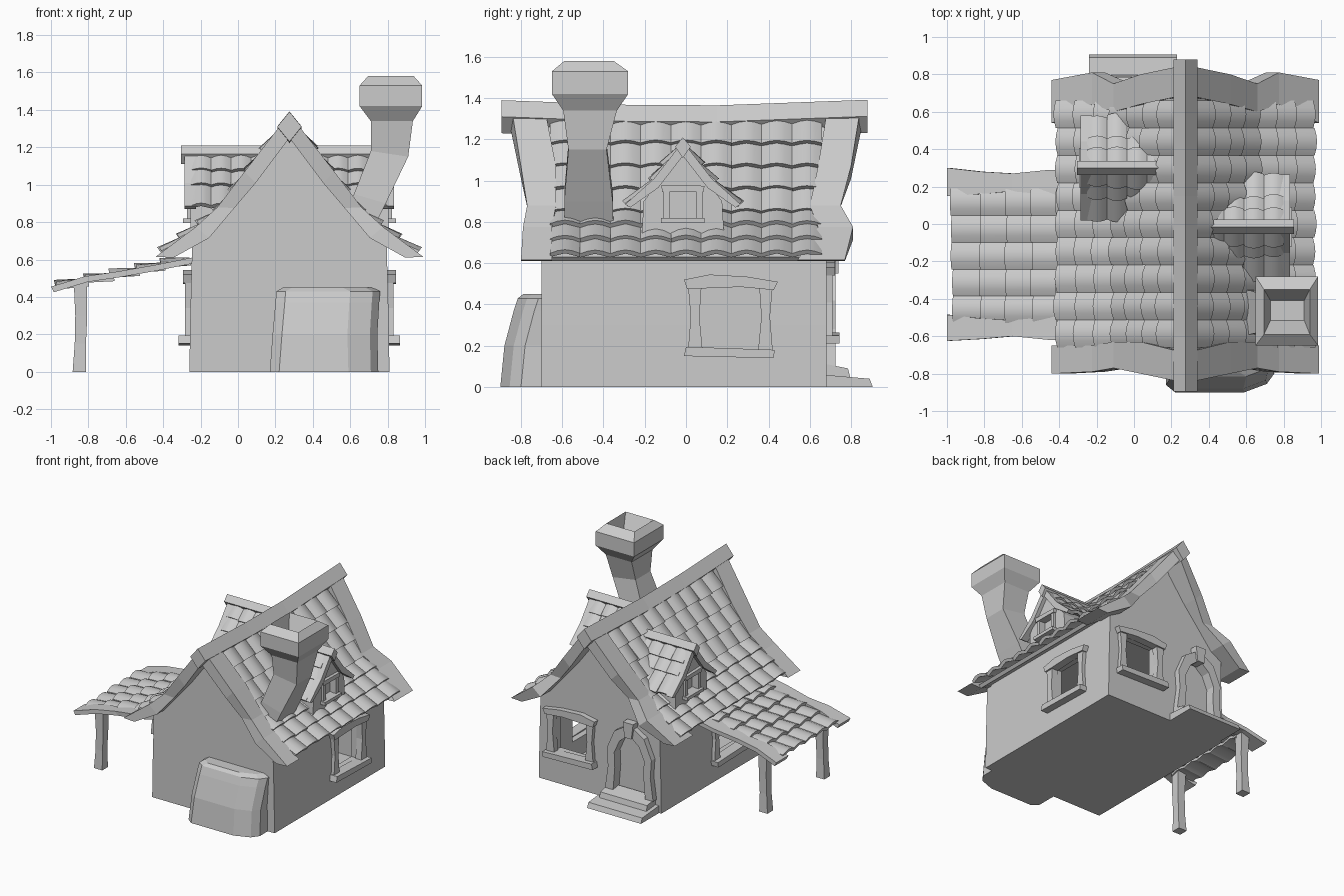
import bpy, bmesh, math, random
from mathutils import Vector as V

if "Cube" in bpy.data.objects:
    bpy.data.objects.remove(bpy.data.objects["Cube"])

random.seed(4)
CX = 0.275                                    # x of the main ridge


def add_loft(bm, rings):
    rows = [[bm.verts.new(p) for p in r] for r in rings]
    n = len(rows[0])
    for r, q in zip(rows, rows[1:]):
        for i in range(n):
            bm.faces.new((r[i], r[(i + 1) % n], q[(i + 1) % n], q[i]))
    bm.faces.new(rows[0][::-1])
    bm.faces.new(rows[-1])


def finish(name, bm, smooth=False):
    bmesh.ops.recalc_face_normals(bm, faces=bm.faces)
    me = bpy.data.meshes.new(name)
    bm.to_mesh(me)
    bm.free()
    ob = bpy.data.objects.new(name, me)
    bpy.context.collection.objects.link(ob)
    if smooth:
        bpy.ops.object.select_all(action='DESELECT')
        ob.select_set(True)
        bpy.context.view_layer.objects.active = ob
        bpy.ops.object.shade_smooth_by_angle(angle=math.radians(40))
    return ob


def loft(name, rings):
    bm = bmesh.new()
    add_loft(bm, rings)
    return finish(name, bm)


def frame(o, u, n):
    """Local axes: a along u, b outward along n, c up."""
    o, u, n = V(o), V(u), V(n)
    return lambda a, b, c: o + u * a + n * b + V((0, 0, c))


def plate(name, f, poly, b0, b1):
    return loft(name, [[f(a, b, c) for a, c in poly] for b in (b0, b1)])


def box(name, x0, x1, y0, y1, z0, z1):
    return loft(name, [[V((x0, y0, z)), V((x1, y0, z)), V((x1, y1, z)), V((x0, y1, z))] for z in (z0, z1)])


def rect(a0, a1, c0, c1):
    return [(a0, c0), (a1, c0), (a1, c1), (a0, c1)]


def cut(ob, cutter):
    m = ob.modifiers.new('cut', 'BOOLEAN')
    m.operation, m.object, m.solver = 'DIFFERENCE', cutter, 'EXACT'
    bpy.context.view_layer.objects.active = ob
    bpy.ops.object.modifier_apply(modifier=m.name)
    bpy.data.objects.remove(cutter)


def subdivide(pts, counts):
    out = [pts[0]]
    for p, q, n in zip(pts, pts[1:], counts):
        out += [(p[0] + (q[0] - p[0]) * i / n, p[1] + (q[1] - p[1]) * i / n) for i in range(1, n + 1)]
    return out


def tiles(name, f, path, a0, a1, cols, h=0.022, lift=0.025):
    bm = bmesh.new()
    w = (a1 - a0) / cols
    for p, q in zip(path, path[1:]):
        d = (V(q) - V(p)).normalized()
        n = V((-d.y, d.x)) if d.x > 0 else V((d.y, -d.x))
        for k in range(cols):
            j = random.uniform(-0.006, 0.006)
            end = V(q) + d * (0.015 + j)
            rings = []
            for base, up in ((V(p), 0), (end, lift + j)):
                ring = []
                for t in range(5):
                    e = base + n * (up + h * math.sin(math.pi * t / 4))
                    ring.append(f(a0 + w * (k + t / 4), e.x, e.y))
                for t in (4, 2, 0):
                    e = base + n * (up - 0.022 + h * math.sin(math.pi * t / 4))
                    ring.append(f(a0 + w * (k + t / 4), e.x, e.y))
                rings.append(ring)
            add_loft(bm, rings)
    return finish(name, bm, True)


# House body, hollow
half = [(0.535, 0), (0.53, 0.3), (0.522, 0.6), (0.522, 0.69), (0.33, 0.845), (0, 1.28)]
outline = half + [(-a, c) for a, c in half[-2::-1]]
body = plate('walls', frame((CX, 0, 0), (1, 0, 0), (0, 1, 0)), outline, -0.70, 0.68)
cut(body, box('room', -0.19, 0.735, -0.63, 0.61, 0.04, 0.62))


# Windows
def window(name, f, z=0.0):
    cut(body, plate('hole', f, rect(-0.15, 0.15, 0.18 + z, 0.49 + z), -0.12, 0.1))
    for t in (1, -1):
        jamb = [(0.205, 0.18), (0.135, 0.18), (0.15, 0.34), (0.14, 0.49), (0.205, 0.49), (0.192, 0.34)]
        plate(name + '_jamb', f, [(t * a, c + z) for a, c in jamb], -0.02, 0.03)
    top = [(-0.21, 0.475), (-0.225, 0.52), (-0.1, 0.545), (0.08, 0.535), (0.23, 0.51), (0.21, 0.47), (0.05, 0.485)]
    plate(name + '_lintel', f, [(a, c + z) for a, c in top], -0.02, 0.042)
    plate(name + '_sill', f, [(-0.225, 0.15 + z), (0.21, 0.14 + z), (0.215, 0.18 + z), (-0.215, 0.195 + z)], -0.02, 0.065)


window('right_window', frame((0.802, 0.215, 0), (0, 1, 0), (1, 0, 0)))
window('left_window', frame((-0.253, -0.16, 0), (0, 1, 0), (-1, 0, 0)))
back = frame((0.52, 0.68, 0), (1, 0, 0), (0, 1, 0))
window('back_window', back, 0.07)

# Arched door and steps
fd = frame((-0.01, 0.68, 0), (1, 0, 0), (0, 1, 0))
arch = [(0.14, 0.1), (0.135, 0.4), (0.09, 0.5), (0, 0.58)]
arch += [(-a, c) for a, c in arch[-2::-1]]
cut(body, plate('hole', fd, arch, -0.12, 0.1))
plate('door', fd, arch, -0.07, -0.03)
for t in (1, -1):
    side = [(0.21, 0.1), (0.185, 0.28), (0.195, 0.42), (0.13, 0.57), (0, 0.65), (0, 0.57), (0.085, 0.5), (0.13, 0.4), (0.125, 0.28), (0.14, 0.1)]
    plate('door_frame', fd, [(t * a, c) for a, c in side], -0.03, 0.045)
plate('keystone', fd, [(-0.03, 0.55), (0.03, 0.55), (0.045, 0.67), (-0.045, 0.67)], -0.02, 0.06)
fs = frame((0, 0, 0), (0, 1, 0), (1, 0, 0))
plate('lower_step', fs, [(0.66, 0), (0.905, 0), (0.89, 0.04), (0.66, 0.06)], -0.24, 0.23)
plate('upper_step', fs, [(0.66, 0.03), (0.80, 0.03), (0.785, 0.09), (0.66, 0.115)], -0.21, 0.2)

# Front oven bulge
rings = []
for z, x0, x1, y in ((0, 0.17, 0.75, -0.9), (0.2, 0.185, 0.745, -0.88), (0.37, 0.2, 0.755, -0.835), (0.43, 0.205, 0.76, -0.815), (0.45, 0.24, 0.72, -0.79)):
    rings.append([V(p + (z,)) for p in ((x0, -0.68), (x0, y + 0.04), (x0 + 0.05, y), (x1 - 0.16, y), (x1 - 0.04, y + 0.045), (x1, y + 0.1), (x1, -0.68))])
loft('oven', rings)

# Main roof
path = subdivide([(0.03, 1.29), (0.36, 0.85), (0.66, 0.635)], (4, 3))
stations = [(0, 1.38, 0, 1.25), (0.24, 1.07, 0.18, 1.01), (0.385, 0.88, 0.295, 0.875), (0.5, 0.775, 0.43, 0.715), (0.715, 0.615, 0.62, 0.61)]
front_y = [(-0.85, -0.69), (-0.80, -0.63), (-0.77, -0.63), (-0.79, -0.65), (-0.80, -0.65)]
back_y = [(0.69, 0.85), (0.64, 0.80), (0.60, 0.75), (0.64, 0.81), (0.54, 0.77)]
for s, label in ((1, 'right'), (-1, 'left')):
    f = frame((CX, 0, 0), (0, 1, 0), (s, 0, 0))
    tiles(label + '_roof_tiles', f, path, -0.66, 0.66, 9)
    slab = [(0, 1.3), (0.35, 0.84), (0.64, 0.63), (0.62, 0.61), (0.33, 0.8), (0, 1.25)]
    loft(label + '_roof_deck', [[f(y, b, c) for b, c in slab] for y in (-0.68, 0.67)])
    for name, ys in (('front', front_y), ('back', back_y)):
        loft(f'{name}_{label}_verge_board', [[f(y0, d, z), f(y1, d, z), f(y1, e, w), f(y0, e, w)] for (d, z, e, w), (y0, y1) in zip(stations, ys)])
loft('ridge_beam', [[V((CX, y, 1.39 + k)), V((CX + 0.065, y, 1.31 + k)), V((CX, y, 1.23 + k)), V((CX - 0.065, y, 1.31 + k))]
                    for y, k in ((-0.895, 0), (-0.3, -0.022), (0.15, -0.025), (0.88, 0.002))])


# Dormers
def depth(z):
    """Distance from the main ridge where the roof has height z."""
    return 0.03 + (1.29 - z) * 0.75 if z > 0.85 else 0.36 + (0.85 - z) * 1.4


for s, yc, label in ((1, -0.015, 'right'), (-1, 0.3, 'left')):
    f = frame((CX, yc, 0), (0, 1, 0), (s, 0, 0))
    gable = [(-0.2, 0.73), (0.2, 0.73), (0.19, 0.9), (0, 1.15), (-0.19, 0.9)]
    wall = loft(label + '_dormer_wall', [[f(a, 0.53, c) for a, c in gable], [f(a, min(depth(c), 0.52) - 0.03, c) for a, c in gable]])
    cut(wall, plate('hole', f, rect(-0.07, 0.07, 0.82, 0.95), 0.49, 0.6))
    for t in (1, -1):
        plate(label + '_dormer_jamb', f, rect(t * 0.065, t * 0.095, 0.81, 0.96), 0.51, 0.548)
        barge = [(0, 1.19), (0.14, 1.01), (0.28, 0.885), (0.255, 0.87), (0.12, 0.965), (0, 1.12)]
        plate(label + '_dormer_verge', f, [(t * a, c) for a, c in barge], 0.5, 0.56)
        g = frame((CX, yc, 0), (s, 0, 0), (0, t, 0))
        tiles(label + '_dormer_tiles', g, subdivide([(0.01, 1.155), (0.13, 1.0), (0.25, 0.885)], (2, 1)), 0.1, 0.525, 4, 0.018, 0.02)
    plate(label + '_dormer_lintel', f, [(-0.1, 0.945), (0.1, 0.945), (0.105, 0.975), (-0.105, 0.98)], 0.51, 0.555)
    plate(label + '_dormer_sill', f, rect(-0.105, 0.105, 0.795, 0.82), 0.51, 0.57)
    plate(label + '_dormer_ridge', f, [(0, 1.21), (0.038, 1.165), (0, 1.11), (-0.038, 1.165)], 0.08, 0.58)

# Chimney with hollow cap
rings = []
for x0, z0, x1, z1, y0, y1 in ((0.53, 0.76, 0.70, 0.72, -0.59, -0.35), (0.62, 0.95, 0.79, 0.9, -0.59, -0.355), (0.71, 1.18, 0.91, 1.15, -0.57, -0.385),
                               (0.71, 1.34, 0.935, 1.34, -0.595, -0.335), (0.65, 1.42, 0.985, 1.42, -0.65, -0.28), (0.65, 1.53, 0.985, 1.53, -0.65, -0.28),
                               (0.695, 1.58, 0.94, 1.58, -0.59, -0.35), (0.73, 1.44, 0.91, 1.44, -0.515, -0.41)):
    rings.append([V((x0, y0, z0)), V((x1, y0, z1)), V((x1, y1, z1)), V((x0, y1, z0))])
loft('chimney', rings)

# Porch roof and posts
f = frame((0, 0, 0), (0, 1, 0), (-1, 0, 0))
porch = [(0.255, 0.59), (0.5, 0.535), (0.8, 0.478), (0.955, 0.445)]
tiles('porch_tiles', f, subdivide([porch[0], porch[2], porch[3]], (4, 1)), -0.53, 0.19, 5)
wavy = ((0.25, 0.61, 0, 0.01), (0.45, 0.57, -0.005, 0.01), (0.65, 0.535, 0.015, -0.01), (0.82, 0.51, 0.0, 0.0), (1.0, 0.455, -0.01, 0.02))
for label, y0, y1 in (('front', -0.615, -0.505), ('back', 0.16, 0.28)):
    loft(label + '_porch_board', [[f(y0 + p, b, c), f(y1 + q, b, c), f(y1 + q, b - 0.015, c - 0.03), f(y0 + p, b - 0.015, c - 0.03)] for b, c, p, q in wavy])
for label, yc in (('front', -0.5), ('back', 0.21)):
    loft(label + '_porch_post', [[V((x + i * r, yc + j * r, z)) for i, j in ((-1, -1), (1, -1), (1, 1), (-1, 1))]
                                 for z, x, r in ((0, -0.848, 0.036), (0.15, -0.843, 0.03), (0.3, -0.838, 0.032), (0.48, -0.842, 0.036))])
